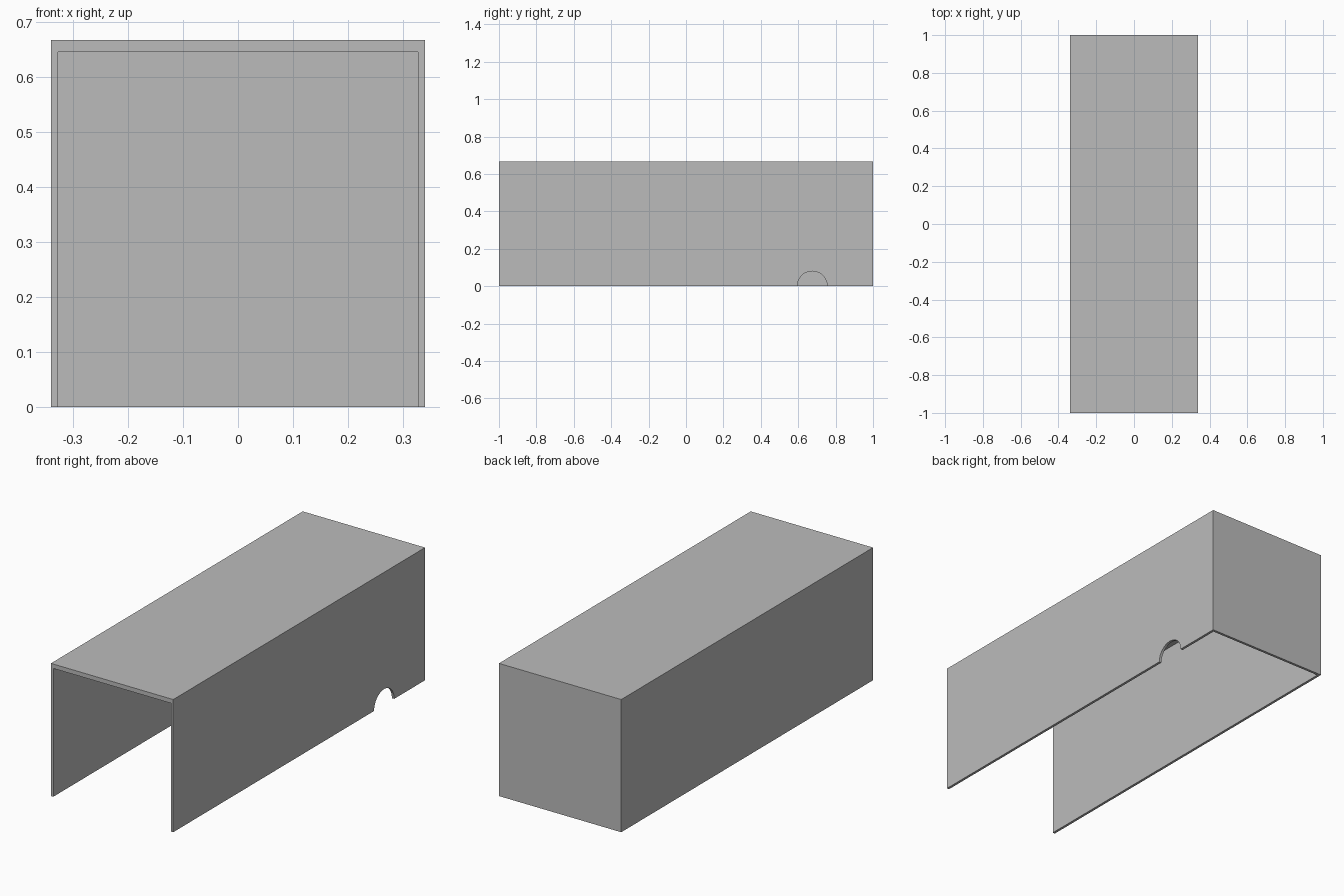
import bpy
import math

default = bpy.data.objects.get("Cube")
if default:
    bpy.data.objects.remove(default, do_unlink=True)

WIDTH, LENGTH, HEIGHT = 0.68, 2.0, 0.667
WALL, ROOF = 0.013, 0.022
NOTCH_Y, NOTCH_R = 0.675, 0.08

grey = bpy.data.materials.new("plain grey")
grey.use_nodes = True
colour = (0.5, 0.5, 0.5, 1.0)
grey.diffuse_color = colour
grey.node_tree.nodes["Principled BSDF"].inputs["Base Color"].default_value = colour


def box(name, low, high):
    """Box between two opposite corners."""
    centre = [(a + b) / 2 for a, b in zip(low, high)]
    bpy.ops.mesh.primitive_cube_add(size=1, location=centre)
    obj = bpy.context.object
    obj.name = name
    obj.scale = [b - a for a, b in zip(low, high)]
    bpy.ops.object.transform_apply(location=True, rotation=True, scale=True)
    obj.data.materials.append(grey)
    return obj


def cut(target, cutter):
    """Subtract the cutter from the target, then discard the cutter."""
    cutter.hide_render = True
    mod = target.modifiers.new("cut", 'BOOLEAN')
    mod.operation = 'DIFFERENCE'
    mod.solver = 'EXACT'
    mod.object = cutter
    bpy.ops.object.select_all(action='DESELECT')
    bpy.context.view_layer.objects.active = target
    target.select_set(True)
    bpy.ops.object.modifier_apply(modifier=mod.name)
    bpy.data.objects.remove(cutter, do_unlink=True)


# Cover with roof, two sides and back
x, y = WIDTH / 2, LENGTH / 2
cover = box("cover", (-x, -y, 0), (x, y, HEIGHT))

# Hollow interior, open at the front and underneath
cavity = box("cavity_cutter", (WALL - x, -y - 0.1, -0.1),
             (x - WALL, y - WALL, HEIGHT - ROOF))
cut(cover, cavity)

# Half-round cable notch at the bottom of the left wall
bpy.ops.mesh.primitive_cylinder_add(vertices=48, radius=NOTCH_R, depth=0.1,
                                    location=(x, NOTCH_Y, 0),
                                    rotation=(0, math.pi / 2, 0))
notch = bpy.context.object
notch.name = "notch_cutter"
notch.data.materials.append(grey)
cut(cover, notch)

# Smooth notch rim with sharp box edges
bpy.ops.object.shade_smooth_by_angle(angle=math.radians(30))
